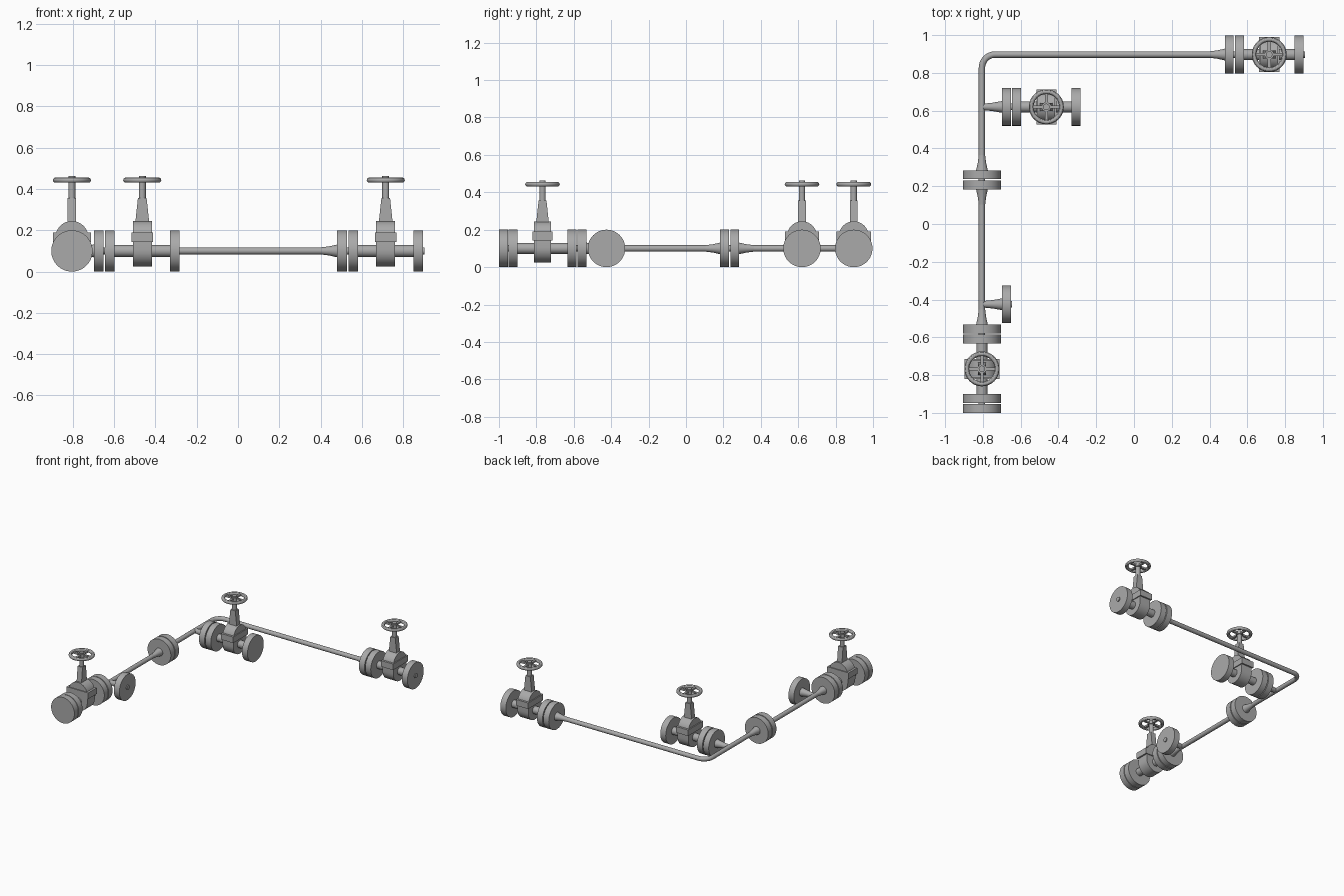
import bpy
import bmesh
from math import pi, cos, sin
from mathutils import Matrix, Vector

if "Cube" in bpy.data.objects:
    bpy.data.objects.remove(bpy.data.objects["Cube"], do_unlink=True)

steel = bpy.data.materials.new("grey_steel")
steel.use_nodes = True
steel.diffuse_color = (0.4, 0.4, 0.4, 1)
steel.node_tree.nodes["Principled BSDF"].inputs["Base Color"].default_value = (0.4, 0.4, 0.4, 1)

AXIS_Z = 0.1       # height of every pipe centre line
PIPE_R = 0.017
NECK_R = 0.029
FLANGE_R = 0.1
FLANGE_T = 0.047
GAP = 0.007
PIPE_X = -0.805    # line running front to back
BACK_Y = 0.897     # line running left to right


def finish(bm, name, frame):
    """Turn a bmesh into a placed, smooth-by-angle object."""
    bmesh.ops.recalc_face_normals(bm, faces=bm.faces)
    mesh = bpy.data.meshes.new(name)
    bm.to_mesh(mesh)
    bm.free()
    mesh.transform(frame)
    mesh.materials.append(steel)
    obj = bpy.data.objects.new(name, mesh)
    bpy.context.collection.objects.link(obj)
    bpy.ops.object.select_all(action='DESELECT')
    obj.select_set(True)
    bpy.context.view_layer.objects.active = obj
    bpy.ops.object.shade_smooth_by_angle(angle=pi / 6)
    return obj


def along(x, y, direction):
    """Frame whose local +x runs along the pipe and local +z stays up."""
    turn = {'+x': 0, '+y': pi / 2, '-x': pi, '-y': -pi / 2}[direction]
    return Matrix.Translation((x, y, AXIS_Z)) @ Matrix.Rotation(turn, 4, 'Z')


UPRIGHT = Matrix.Rotation(-pi / 2, 4, 'Y')   # local x becomes vertical


def lathe(name, profile, frame, sides=48):
    """Closed solid of revolution about local x from (position, radius) pairs."""
    bm = bmesh.new()
    rings = [[bm.verts.new((t, r * cos(2 * pi * i / sides), r * sin(2 * pi * i / sides)))
              for i in range(sides)] for t, r in profile]
    for a, b in zip(rings, rings[1:]):
        for i in range(sides):
            j = (i + 1) % sides
            bm.faces.new((a[i], a[j], b[j], b[i]))
    bm.faces.new(rings[0])
    bm.faces.new(rings[-1])
    return finish(bm, name, frame)


def rod(name, start, end, radius, frame, sides=32):
    return lathe(name, [(start, radius), (end, radius)], frame, sides)


def block(name, lower, upper, z0, z1, frame):
    """Tapered box: lower and upper are (half length, half width)."""
    bm = bmesh.new()
    bmesh.ops.create_cube(bm, size=2)
    for v in bm.verts:
        half = upper if v.co.z > 0 else lower
        v.co = Vector((v.co.x * half[0], v.co.y * half[1], z1 if v.co.z > 0 else z0))
    return finish(bm, name, frame)


def flange(name, start, frame):
    rod(name, start, start + FLANGE_T, FLANGE_R, frame, 64)


def weld_neck(name, length, frame):
    """Neck that flares from the pipe to a flange starting at local x = 0."""
    lathe(name + "_neck", [(-length, PIPE_R), (-length * 0.5, 0.022), (0, 0.031)], frame)
    flange(name + "_flange", 0, frame)
    rod(name + "_gasket", FLANGE_T, FLANGE_T + GAP, PIPE_R, frame)


def handwheel(name, z, frame):
    bm = bmesh.new()
    major, minor, steps, sides = 0.08, 0.0125, 40, 12
    rings = []
    for i in range(steps):
        a = 2 * pi * i / steps
        rings.append([])
        for k in range(sides):
            b = 2 * pi * k / sides
            r = major + minor * cos(b)
            rings[-1].append(bm.verts.new((r * cos(a), r * sin(a), z + minor * sin(b))))
    for i in range(steps):
        p, q = rings[i], rings[(i + 1) % steps]
        for k in range(sides):
            m = (k + 1) % sides
            bm.faces.new((p[k], q[k], q[m], p[m]))
    finish(bm, name + "_wheel_rim", frame)
    for i in range(2):
        turned = frame @ Matrix.Rotation(i * pi / 2, 4, 'Z')
        block(name + "_wheel_spokes", (0.08, 0.008), (0.08, 0.008), z - 0.007, z + 0.007, turned)
    rod(name + "_wheel_hub", z - 0.012, z + 0.012, 0.025, frame @ UPRIGHT)


def valve(name, frame):
    """Flanged gate valve centred on the local origin."""
    reach = 0.181
    flange(name + "_inlet_flange", -reach, frame)
    flange(name + "_outlet_flange", reach - FLANGE_T, frame)
    rod(name + "_bore", -0.14, 0.14, NECK_R, frame)

    # Round-ended body, extruded along the pipe
    bm = bmesh.new()
    outline = []
    for centre, begin in ((0.065, 0), (0.005, pi)):
        for i in range(17):
            a = begin + pi * i / 16
            outline.append((0.08 * cos(a), centre + 0.08 * sin(a)))
    face = bm.faces.new([bm.verts.new((-0.046, y, z)) for y, z in outline])
    moved = bmesh.ops.extrude_face_region(bm, geom=[face])["geom"]
    bmesh.ops.translate(bm, vec=(0.092, 0, 0),
                        verts=[g for g in moved if isinstance(g, bmesh.types.BMVert)])
    bm.faces.new([v for v in face.verts]) if not face.is_valid else None
    finish(bm, name + "_body", frame)

    # Bonnet joint, yoke, stem and handwheel
    block(name + "_bonnet_joint", (0.053, 0.092), (0.053, 0.092), 0.043, 0.09, frame)
    block(name + "_yoke", (0.034, 0.021), (0.021, 0.021), 0.135, 0.257, frame)
    rod(name + "_stem", 0.25, 0.363, PIPE_R, frame @ UPRIGHT)
    handwheel(name, 0.343, frame)


# Main pipe with a rounded corner, swept as a bevelled curve
curve = bpy.data.curves.new("main_pipe", 'CURVE')
curve.dimensions = '3D'
curve.bevel_depth = PIPE_R
curve.bevel_resolution = 6
curve.use_fill_caps = True
bend = 0.07
path = [(PIPE_X, 0.32)]
for i in range(13):
    a = pi - i * pi / 24
    path.append((PIPE_X + bend + bend * cos(a), BACK_Y - bend + bend * sin(a)))
path.append((0.45, BACK_Y))
spline = curve.splines.new('POLY')
spline.points.add(len(path) - 1)
for point, (x, y) in zip(spline.points, path):
    point.co = (x, y, AXIS_Z, 1)
spline.use_smooth = True
curve.materials.append(steel)
bpy.context.collection.objects.link(bpy.data.objects.new("main_pipe", curve))

# Straight front pipe and the joint that links it to the main pipe
rod("front_pipe", -0.47, 0.13, PIPE_R, along(PIPE_X, 0, '+y'))
weld_neck("middle_joint_front", 0.08, along(PIPE_X, 0.183, '+y'))
weld_neck("middle_joint_back", 0.08, along(PIPE_X, 0.284, '-y'))

# Front valve with its mating flange and blind end flange
weld_neck("front_joint", 0.08, along(PIPE_X, -0.532, '-y'))
front = along(PIPE_X, -0.767, '-y')
valve("front_valve", front)
rod("front_end_gasket", 0.18, 0.19, PIPE_R, front)
flange("front_blind_flange", 0.186, front)

# Open branch near the front
weld_neck("open_branch", 0.1, along(-0.699, -0.425, '+x'))

# Branch with its own valve
weld_neck("branch_joint", 0.1, along(-0.699, 0.62, '+x'))
valve("branch_valve", along(-0.464, 0.62, '+x'))

# Valve at the end of the back line
weld_neck("back_joint", 0.08, along(0.481, BACK_Y, '+x'))
back = along(0.716, BACK_Y, '+x')
valve("back_valve", back)
rod("back_end_gasket", 0.18, 0.188, PIPE_R, back)
